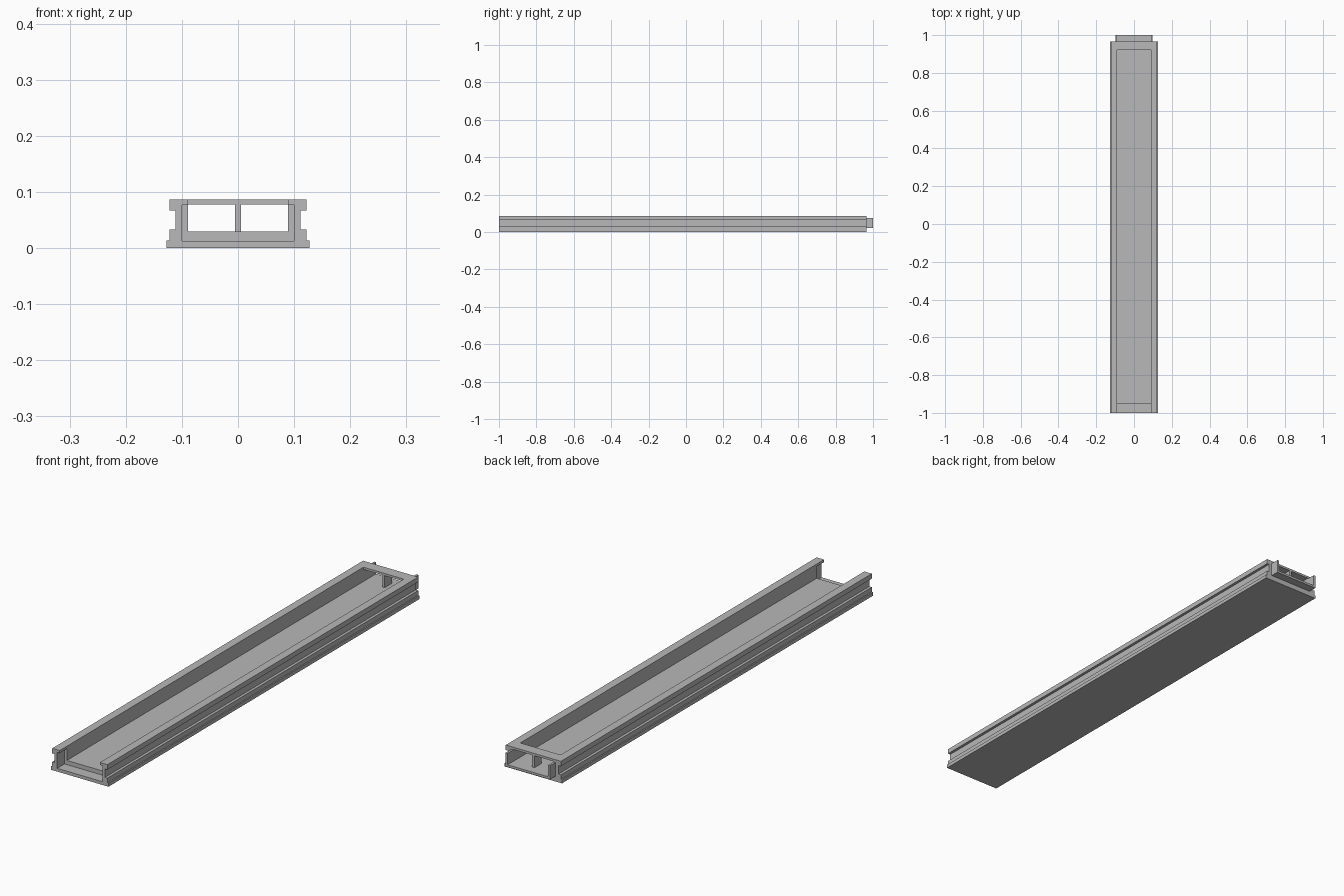
import bpy
import bmesh

cube = bpy.data.objects.get("Cube")
if cube:
    bpy.data.objects.remove(cube, do_unlink=True)

grey = bpy.data.materials.new("light grey")
grey.use_nodes = True
colour = (0.48, 0.48, 0.48, 1)
grey.diffuse_color = colour
for node in grey.node_tree.nodes:
    if node.type == "BSDF_PRINCIPLED":
        node.inputs["Base Color"].default_value = colour


def extrude(name, half, y0, y1):
    """Mirror a half section (x, z) across x = 0 and extrude it along y."""
    section = half + [(-x, z) for x, z in reversed(half)]
    bm = bmesh.new()
    face = bm.faces.new([bm.verts.new((x, y0, z)) for x, z in section])
    result = bmesh.ops.extrude_face_region(bm, geom=[face], use_keep_orig=True)
    for item in result["geom"]:
        if isinstance(item, bmesh.types.BMVert):
            item.co.y = y1
    bmesh.ops.recalc_face_normals(bm, faces=bm.faces)
    mesh = bpy.data.meshes.new(name)
    bm.to_mesh(mesh)
    bm.free()
    mesh.materials.append(grey)
    obj = bpy.data.objects.new(name, mesh)
    bpy.context.scene.collection.objects.link(obj)
    return obj


def block(name, half_width, z0, z1, y0, y1):
    return extrude(name, [(half_width, z0), (half_width, z1)], y0, y1)


FRONT, BACK, END = -1, 0.965, 1
OPEN, FLOOR, TOP = 0.089, 0.03, 0.087

# Channel with a grooved outside and a wider foot
channel = extrude("channel", [
    (0.127, 0), (0.127, 0.014), (0.122, 0.014), (0.122, 0.033),
    (0.111, 0.033), (0.111, 0.067), (0.122, 0.067), (0.122, TOP),
    (OPEN, TOP), (OPEN, FLOOR)], FRONT, BACK)

# Socket cut into the front end
cutter = block("socket_cutter", 0.1, 0.013, 0.077, FRONT - 0.05, -0.954)
cutter.hide_render = True
cutter.hide_viewport = True
cutter.display_type = "WIRE"
cut = channel.modifiers.new("socket", "BOOLEAN")
cut.operation = "DIFFERENCE"
cut.solver = "EXACT"
cut.object = cutter

# Bridge across the back end, with a central support
block("bridge", OPEN, 0.078, TOP, 0.92, BACK)
block("bridge_support", 0.005, FLOOR, 0.078, 0.92, BACK)

# Connecting tongue that fits a socket
extrude("tongue", [(0.098, 0.021), (0.098, 0.076),
                   (OPEN, 0.076), (OPEN, FLOOR)], BACK, END)
